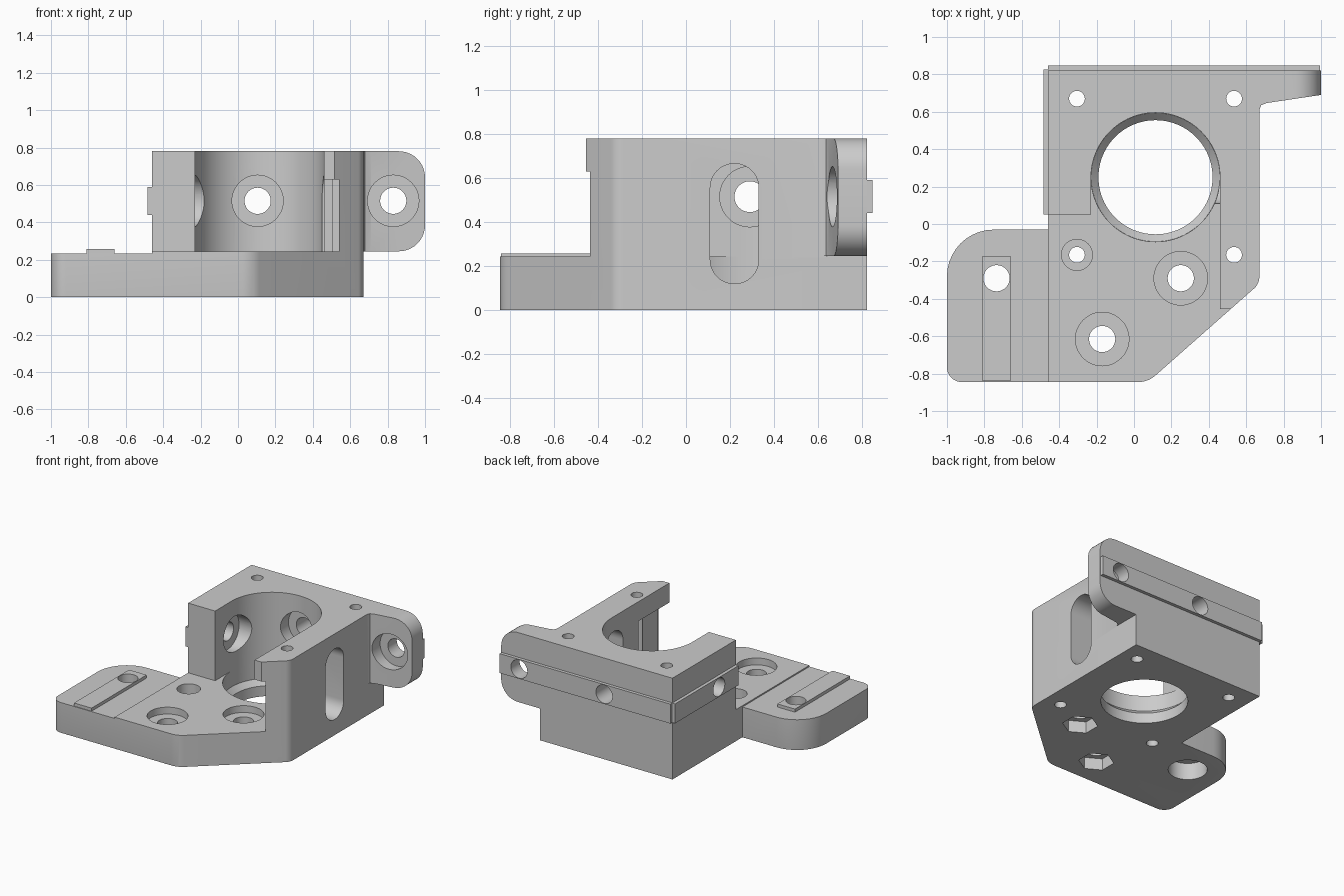
import bpy, bmesh, math
from mathutils import Vector, Matrix

if "Cube" in bpy.data.objects:
    bpy.data.objects.remove(bpy.data.objects["Cube"])

plastic = bpy.data.materials.new("grey plastic")
plastic.use_nodes = True
GREY = (0.6, 0.6, 0.6, 1)
plastic.diffuse_color = GREY
plastic.node_tree.nodes["Principled BSDF"].inputs["Base Color"].default_value = GREY


def make_object(name, bm):
    bmesh.ops.recalc_face_normals(bm, faces=bm.faces)
    mesh = bpy.data.meshes.new(name)
    bm.to_mesh(mesh)
    bm.free()
    mesh.materials.append(plastic)
    ob = bpy.data.objects.new(name, mesh)
    bpy.context.scene.collection.objects.link(ob)
    return ob


def rounded(points):
    """Outline from (x, y, corner radius) points."""
    out = []
    for i, (x, y, r) in enumerate(points):
        p = Vector((x, y))
        if not r:
            out.append(p)
            continue
        a = (Vector(points[i - 1][:2]) - p).normalized()
        b = (Vector(points[(i + 1) % len(points)][:2]) - p).normalized()
        half = a.angle(b) / 2
        centre = p + (a + b).normalized() * r / math.sin(half)
        start = (p + a * r / math.tan(half) - centre).normalized()
        end = (p + b * r / math.tan(half) - centre).normalized()
        for k in range(11):
            out.append(centre + start.slerp(end, k / 10) * r)
    return out


def prism(points, z0, z1):
    bm = bmesh.new()
    face = bm.faces.new([bm.verts.new((p[0], p[1], z0)) for p in points])
    ext = bmesh.ops.extrude_face_region(bm, geom=[face])
    for v in ext["geom"]:
        if isinstance(v, bmesh.types.BMVert):
            v.co.z = z1
    return bm


def box(x0, x1, y0, y1, z0, z1):
    return prism([(x0, y0), (x1, y0), (x1, y1), (x0, y1)], z0, z1)


def combine(bm, operation="DIFFERENCE"):
    """Merge a shape into the bracket, or cut it away."""
    tool = make_object("helper", bm)
    tool.hide_render = True
    mod = bracket.modifiers.new("bool", "BOOLEAN")
    mod.operation, mod.object, mod.solver = operation, tool, "EXACT"
    bpy.ops.object.modifier_apply(modifier=mod.name)
    bpy.data.objects.remove(tool)


def drill(start, end, r, r_end=None, sides=48):
    start, end = Vector(start), Vector(end)
    d = end - start
    bm = bmesh.new()
    place = Matrix.Translation((start + end) / 2) @ d.to_track_quat("Z", "Y").to_matrix().to_4x4()
    bmesh.ops.create_cone(bm, cap_ends=True, segments=sides, radius1=r,
                          radius2=r_end or r, depth=d.length, matrix=place)
    combine(bm)


# Main body, full height, with the lower outside edges rounded
BACK = 0.822
outline = rounded([(-1, -0.845, 0.08), (0.075, -0.845, 0.14), (0.67, -0.32, 0.08),
                   (0.67, BACK, 0), (-0.46, BACK, 0), (-0.46, -0.03, 0), (-1, -0.03, 0.25)])
bm = prism(outline, 0, 0.78)
low = [e for e in bm.edges if all(v.co.z < 0.01 and v.co.x < 0.08 and v.co.y < 0 for v in e.verts)]
bmesh.ops.bevel(bm, geom=low, offset=0.06, offset_type="OFFSET", segments=5,
                profile=0.5, affect="EDGES", clamp_overlap=True)
bracket = make_object("motor_bracket", bm)
bpy.context.view_layer.objects.active = bracket
bracket.select_set(True)

# Open space above the base plate and the side flange
combine(prism([(-1.2, -1), (1, -1), (1, -0.455), (0.46, -0.455), (0.46, 0.25),
               (-0.23, 0.25), (-0.23, 0.05), (-1.2, 0.05)], 0.243, 1))
combine(box(-1.2, -0.46, -1, 0.02, 0.233, 1))

# Side ear with rounded outer corners
bm = prism([(0.6, 0.58), (0.67, 0.61), (0.68, 0.635), (0.71, 0.647),
            (1, 0.69), (1, BACK), (0.6, BACK)], 0.245, 0.78)
corners = [e for e in bm.edges if all(v.co.x > 0.99 for v in e.verts)
           and abs(e.verts[0].co.z - e.verts[1].co.z) < 0.01]
bmesh.ops.bevel(bm, geom=corners, offset=0.14, segments=10, profile=0.5, affect="EDGES")
combine(bm, "UNION")

# Locating ribs on the back, the left block and the flange
combine(box(-0.46, 0.995, 0.75, 0.847, 0.44, 0.59), "UNION")
combine(box(-0.485, -0.4, 0.052, 0.825, 0.44, 0.59), "UNION")
combine(box(-0.81, -0.66, -0.84, -0.17, 0.15, 0.257), "UNION")

# Large stepped bore
CX, CY = 0.115, 0.25
drill((CX, CY, 0.12), (CX, CY, 1), 0.345, sides=96)
drill((CX, CY, 0.08), (CX, CY, 0.121), 0.305, 0.345, sides=96)
drill((CX, CY, -0.1), (CX, CY, 0.2), 0.305, sides=96)

# Relief pocket inside the right wall
combine(box(0.4, 0.54, -0.7, -0.38, 0.243, 0.63))
combine(box(0.4, 0.505, -0.5, -0.08, 0.243, 0.63))

# Upright slot through the right wall
slot = prism(rounded([(0.11, 0.12, 0.109), (0.33, 0.12, 0.109),
                      (0.33, 0.665, 0.109), (0.11, 0.665, 0.109)]), 0.3, 0.8)
slot.transform(Matrix(((0, 0, 1, 0), (1, 0, 0, 0), (0, 1, 0, 0), (0, 0, 0, 1))))
combine(slot)

# Horizontal screw holes with counterbores
Z = 0.515
for x, front, floor in ((0.105, 0.4, 0.66), (0.83, 0.5, 0.74)):
    drill((x, front, Z), (x, 1, Z), 0.07)
    drill((x, front, Z), (x, floor, Z), 0.137)
drill((-0.1, 0.29, Z), (-0.7, 0.29, Z), 0.07)
drill((-0.1, 0.29, Z), (-0.29, 0.29, Z), 0.137)

# Corner screw holes
for x in (-0.305, 0.535):
    for y in (-0.165, 0.67):
        drill((x, y, -0.1), (x, y, 1), 0.042, sides=32)
drill((-0.305, -0.165, 0.12), (-0.305, -0.165, 0.4), 0.083)

# Plate holes: counterbored above, hex nut pockets below
for x, y in ((0.25, -0.29), (-0.17, -0.615)):
    drill((x, y, -0.1), (x, y, 0.5), 0.07)
    drill((x, y, 0.19), (x, y, 0.4), 0.143)
    drill((x, y, -0.1), (x, y, 0.09), 0.125, sides=6)

# Flange hole, counterbored from below
drill((-0.735, -0.29, -0.1), (-0.735, -0.29, 0.5), 0.07)
drill((-0.735, -0.29, -0.1), (-0.735, -0.29, 0.13), 0.137)

bpy.ops.object.shade_smooth_by_angle(angle=math.radians(30))
